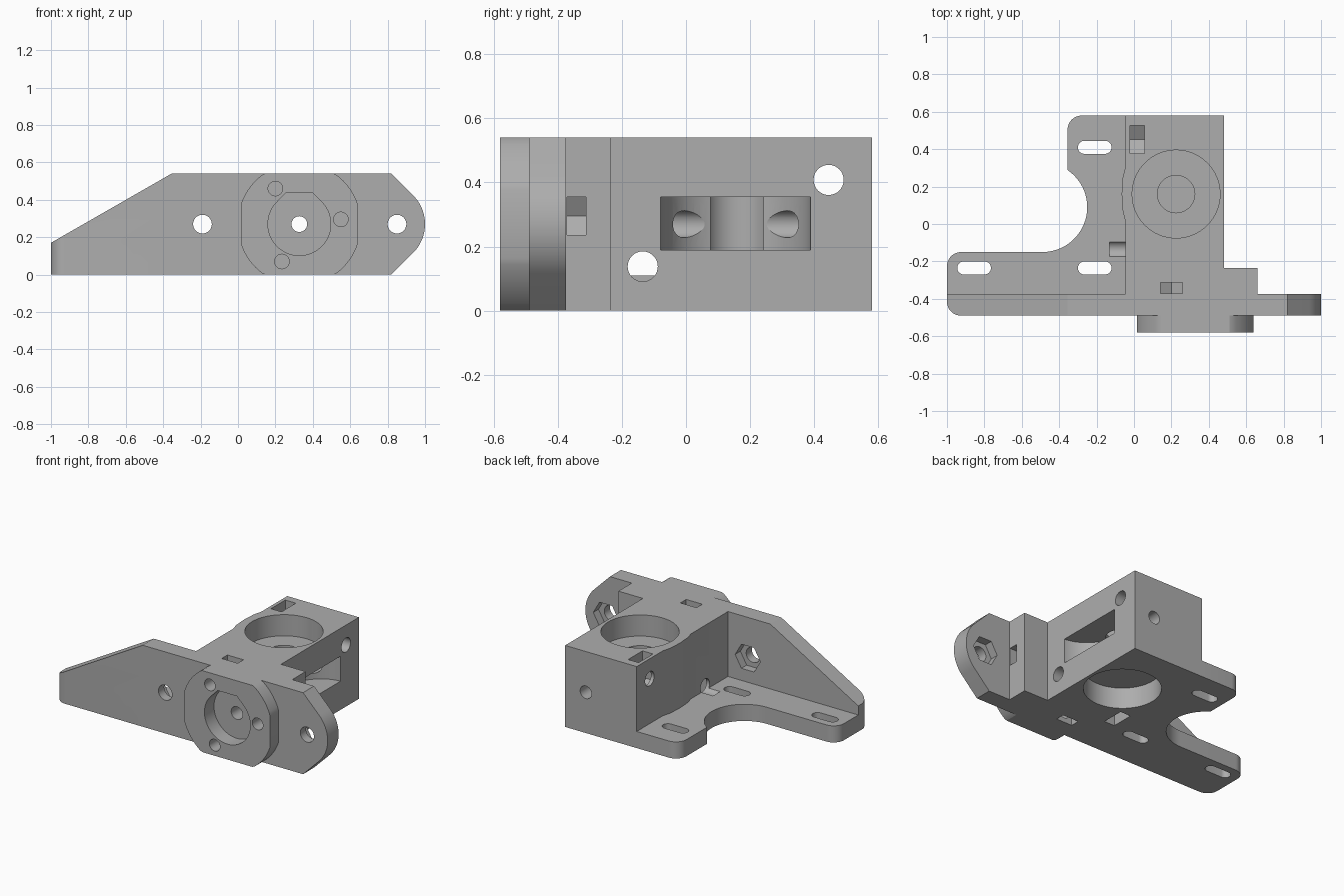
import bpy, bmesh, math
from mathutils import Vector

cube = bpy.data.objects.get("Cube")
if cube:
    bpy.data.objects.remove(cube, do_unlink=True)

grey = bpy.data.materials.new("plain_grey")
grey.use_nodes = True
GREY = (0.42, 0.42, 0.42, 1)
grey.diffuse_color = GREY
grey.node_tree.nodes["Principled BSDF"].inputs["Base Color"].default_value = GREY

HEIGHT = 0.54
MID = 0.27
FLANGE = 0.11
PLATE_BACK = -0.375
PLATE_FRONT = -0.49


def prism(name, outline, axis, lo, hi):
    """Extrude a 2D outline along an axis; outline keeps the other axes in order."""
    place = {"x": lambda a, b, t: (t, a, b),
             "y": lambda a, b, t: (a, t, b),
             "z": lambda a, b, t: (a, b, t)}[axis]
    bm = bmesh.new()
    low = [bm.verts.new(place(a, b, lo)) for a, b in outline]
    high = [bm.verts.new(place(a, b, hi)) for a, b in outline]
    bm.faces.new(low)
    bm.faces.new(high)
    for i in range(len(low)):
        j = (i + 1) % len(low)
        bm.faces.new((low[i], low[j], high[j], high[i]))
    bmesh.ops.recalc_face_normals(bm, faces=bm.faces)
    mesh = bpy.data.meshes.new(name)
    bm.to_mesh(mesh)
    bm.free()
    mesh.materials.append(grey)
    obj = bpy.data.objects.new(name, mesh)
    bpy.context.collection.objects.link(obj)
    return obj


def arc(a, b, r, start, end, steps=16):
    angles = [math.radians(start + (end - start) * i / steps) for i in range(steps + 1)]
    return [(a + r * math.cos(t), b + r * math.sin(t)) for t in angles]


def circle(a, b, r, steps=48):
    return arc(a, b, r, 0, 360, steps)[:-1]


def rect(a0, a1, b0, b1):
    return [(a0, b0), (a1, b0), (a1, b1), (a0, b1)]


def hexagon(a, b, flats, turn):
    return arc(a, b, flats / math.sqrt(3), turn, turn + 360, 6)[:-1]


def slot(a, b, half, r):
    return arc(a + half - r, b, r, -90, 90) + arc(a - half + r, b, r, 90, 270)


def round_edges(obj, points, r):
    """Round upright edges standing at the given plan positions."""
    bm = bmesh.new()
    bm.from_mesh(obj.data)
    edges = [e for e in bm.edges
             if any(all((v.co.xy - Vector(p)).length < 0.001 for v in e.verts) for p in points)]
    bmesh.ops.bevel(bm, geom=edges, offset=r, segments=8, profile=0.5, affect='EDGES')
    bm.to_mesh(obj.data)
    bm.free()


def combine(obj, operation, other):
    mod = obj.modifiers.new("combine", 'BOOLEAN')
    mod.operation = operation
    mod.solver = 'EXACT'
    mod.object = other
    bpy.context.view_layer.objects.active = obj
    bpy.ops.object.modifier_apply(modifier=mod.name)
    bpy.data.objects.remove(other, do_unlink=True)


# Main block, with a slight swelling beside the bearing seat
body = prism("bracket_body",
             [(-0.045, -0.43), (0.48, -0.43), (0.48, 0.58), (-0.045, 0.58),
              (-0.045, 0.31), (-0.06, 0.25), (-0.066, 0.16), (-0.06, 0.07), (-0.045, 0.01)],
             "z", 0, HEIGHT)

# Mounting flange with a scooped inner corner
flange = prism("mounting_flange",
               [(-1, PLATE_FRONT), (0.1, PLATE_FRONT), (0.1, 0.58), (-0.355, 0.58)]
               + arc(-0.49, 0.09, 0.24, 56, -90, 24) + [(-1, -0.15)],
               "z", 0, FLANGE)
round_edges(flange, [(-1, PLATE_FRONT), (-1, -0.15), (-0.355, 0.58)], 0.075)

# Front plate: sloping on one end, nosed on the other
plate = prism("front_plate",
              [(-1, 0), (0.82, 0)] + arc(0.783, MID, 0.217, -45, 45, 20)
              + [(0.82, HEIGHT), (-0.355, HEIGHT), (-1, 0.17)],
              "y", PLATE_FRONT, PLATE_BACK)
round_edges(plate, [(-1, PLATE_FRONT)], 0.075)

# Thick shoulder beside the block
shoulder = prism("shoulder", rect(0.4, 0.66, -0.43, -0.235), "z", 0, HEIGHT)

# Round boss trimmed flat on four sides
boss_x = 0.328
boss = prism("front_boss",
             [(min(max(a, 0.015), 0.64), min(max(b, 0), HEIGHT))
              for a, b in circle(boss_x, MID, 0.33, 96)],
             "y", -0.58, -0.45)
bm = bmesh.new()
bm.from_mesh(boss.data)
bmesh.ops.dissolve_limit(bm, angle_limit=0.01, verts=bm.verts, edges=bm.edges)
bm.to_mesh(boss.data)
bm.free()

for part in (flange, plate, shoulder, boss):
    combine(body, 'UNION', part)


def cut(outline, axis, lo, hi):
    combine(body, 'DIFFERENCE', prism("cutter", outline, axis, lo, hi))


# Bearing seats above and below, joined to a blind shaft hole
seat = (0.225, 0.16)
cut(circle(*seat, 0.235, 64), "z", 0.40, 0.6)
cut(circle(*seat, 0.235, 64), "z", -0.1, 0.14)
cut(circle(*seat, 0.1), "z", 0.165, 0.45)

# Roller pocket opening on the side
cut(circle(0.5, 0.155, 0.235, 64), "z", 0.19, 0.355)

# Drop-shaped recess in the boss and the long pin hole behind it
cut(arc(boss_x, MID, 0.168, 135, 405, 40) + [(boss_x + 0.07, 0.438), (boss_x - 0.07, 0.438)],
    "y", -0.7, -0.48)
cut(circle(boss_x, MID, 0.042, 32), "y", -0.7, 0.7)

# Three boss screws, each with a nut trap reaching the nearest outer face
for a, b in ((0.2, 0.46), (0.55, 0.295), (0.235, 0.07)):
    cut(circle(a, b, 0.039, 32), "y", -0.7, -0.27)
NUT = 0.118
TRAP = (-0.372, -0.312)
cut(hexagon(0.2, 0.46, NUT, 30), "y", *TRAP)
cut(rect(0.2 - NUT / 2, 0.2 + NUT / 2, 0.46, 0.6), "y", *TRAP)
cut(hexagon(0.235, 0.07, NUT, 30), "y", *TRAP)
cut(rect(0.235 - NUT / 2, 0.235 + NUT / 2, -0.1, 0.07), "y", *TRAP)
cut(hexagon(0.55, 0.295, NUT, 0), "y", *TRAP)
cut(rect(0.55, 0.7, 0.295 - NUT / 2, 0.295 + NUT / 2), "y", *TRAP)

# Cross screws through the block, with nut traps from above and below
cut(circle(0.445, 0.408, 0.047, 32), "x", -0.13, 0.6)
cut(circle(-0.135, 0.138, 0.047, 32), "x", -0.13, 0.6)
for y, z, end in ((0.452, 0.408, 0.6), (-0.135, 0.138, -0.1)):
    cut(hexagon(y, z, 0.15, 30), "x", -0.022, 0.055)
    cut(rect(y - 0.075, y + 0.075, min(z, end), max(z, end)), "x", -0.022, 0.055)

# Plate screw holes with nut recesses on the back
for x in (-0.19, 0.85):
    cut(circle(x, MID, 0.05, 32), "y", -0.7, -0.3)
    cut(hexagon(x, MID, 0.16, 0), "y", -0.43, -0.3)

# Slotted flange holes
for x, y in ((-0.21, 0.41), (-0.21, -0.235), (-0.855, -0.235)):
    cut(slot(x, y, 0.09, 0.035), "z", -0.1, 0.2)

# Smooth the curves and keep the machined edges crisp
bpy.ops.object.select_all(action='DESELECT')
body.select_set(True)
bpy.context.view_layer.objects.active = body
bpy.ops.object.shade_smooth_by_angle(angle=math.radians(25))
